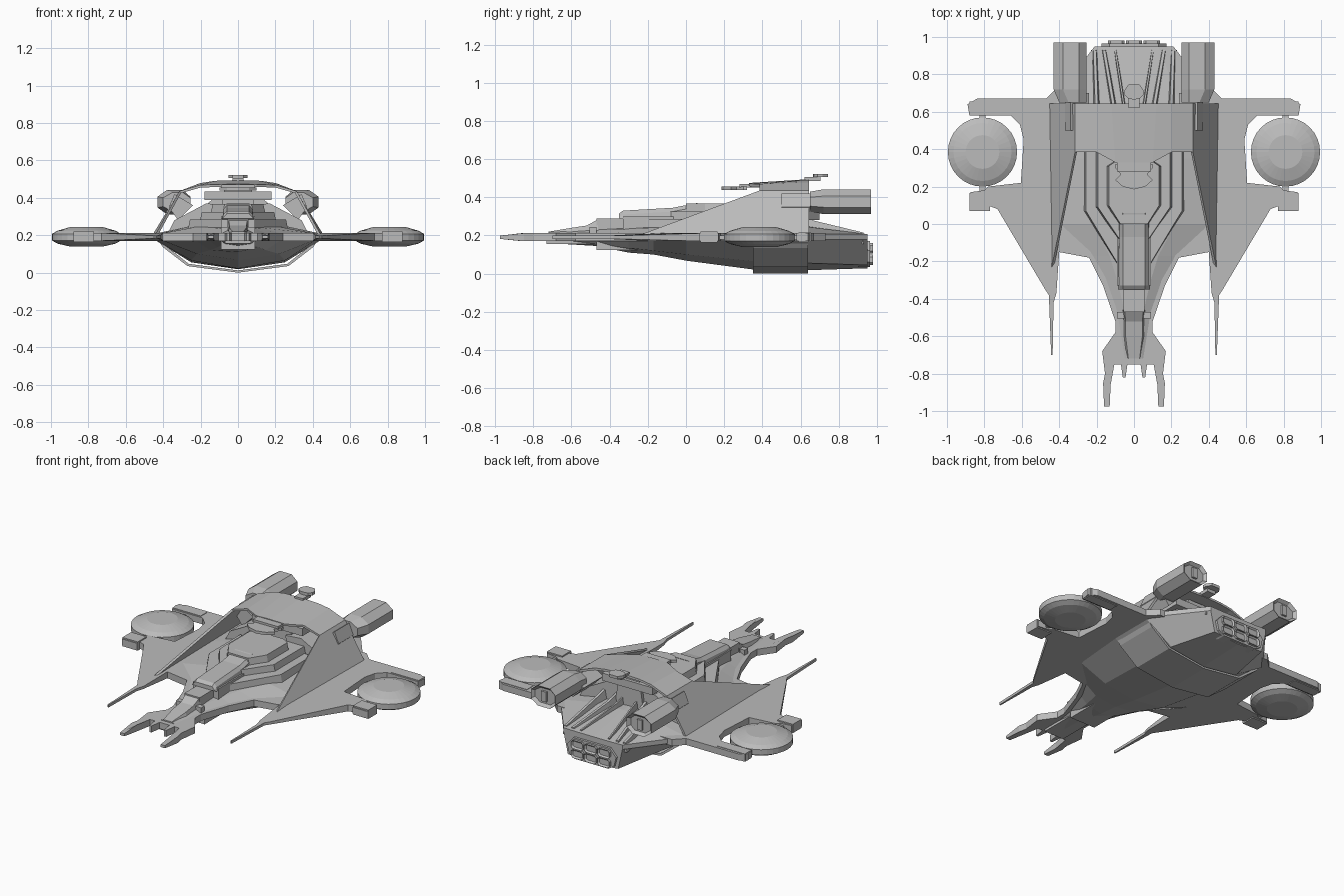
import bpy, bmesh, math

if "Cube" in bpy.data.objects:
    bpy.data.objects.remove(bpy.data.objects["Cube"])

grey = bpy.data.materials.new("hull_grey")
grey.diffuse_color = (0.5, 0.5, 0.5, 1)
grey.use_nodes = True
grey.node_tree.nodes["Principled BSDF"].inputs["Base Color"].default_value = grey.diffuse_color


def finish(name, bm, mirror=False, solid=0):
    bmesh.ops.recalc_face_normals(bm, faces=bm.faces[:])
    me = bpy.data.meshes.new(name)
    bm.to_mesh(me)
    bm.free()
    me.materials.append(grey)
    ob = bpy.data.objects.new(name, me)
    bpy.context.collection.objects.link(ob)
    if solid:
        m = ob.modifiers.new("thickness", 'SOLIDIFY')
        m.thickness, m.offset = solid, 0
    if mirror:
        ob.modifiers.new("mirror", 'MIRROR')
    return ob


def sym(half):
    """Close a half outline (first coordinate = x) by reflecting it."""
    return half + [(-p[0],) + tuple(p[1:]) for p in reversed(half) if abs(p[0]) > 1e-6]


def loft(name, rings, mirror=False, inset=None):
    """Skin between equal-length rings of 3D points; optional recessed last cap."""
    bm = bmesh.new()
    vs = [[bm.verts.new(p) for p in r] for r in rings]
    n = len(vs[0])
    for a, b in zip(vs, vs[1:]):
        for i in range(n):
            bm.faces.new((a[i], a[(i + 1) % n], b[(i + 1) % n], b[i]))
    bm.faces.new(vs[0])
    cap = bm.faces.new(vs[-1])
    bmesh.ops.recalc_face_normals(bm, faces=bm.faces[:])
    if inset:
        bmesh.ops.inset_individual(bm, faces=[cap], thickness=inset, depth=-inset)
    return finish(name, bm, mirror)


def prism(name, outline, z0, z1, mirror=False, top=1.0):
    """Vertical prism; top scales the upper outline in x for sloped sides."""
    return loft(name, [[(x, y, z0) for x, y in outline],
                       [(x * top, y, z1) for x, y in outline]], mirror)


def box(name, x0, x1, y0, y1, z0, z1, mirror=False):
    return prism(name, [(x0, y0), (x1, y0), (x1, y1), (x0, y1)], z0, z1, mirror)


def along_y(name, outline, y0, y1, mirror=False, inset=None):
    return loft(name, [[(x, y, z) for x, z in outline] for y in (y0, y1)], mirror, inset)


# Flat wing plate with forked nose, spikes and disc arms
wing_half = [(0, -.75), (.035, -.75), (.045, -.82), (.06, -.82), (.07, -.75), (.105, -.75),
             (.125, -.86), (.13, -.975), (.16, -.975), (.165, -.85), (.155, -.8), (.17, -.68),
             (.1, -.58), (.1, -.52), (.165, -.33), (.24, -.18), (.40, -.15), (.415, -.37),
             (.43, -.42), (.435, -.7), (.443, -.7), (.455, -.38), (.475, -.35), (.73, .08),
             (.77, .095), (.77, .07), (.88, .07), (.875, .17), (.8, .18), (.78, .2),
             (.605, .22), (.59, .45), (.61, .53), (.66, .58), (.88, .58), (.89, .64),
             (.84, .67), (.47, .67), (.41, .73), (0, .73)]
wing = prism("wing_plate", sym(wing_half), .17, .212)
for v in wing.data.vertices:
    if v.co.y < -.9 or (v.co.y < -.3 and abs(v.co.x) > .4):
        v.co.z = .19 + (v.co.z - .19) * .4
box("front_arm_tip", .77, .88, .075, .165, .163, .22, True)
box("rear_arm_tip", .68, .88, .59, .655, .165, .215, True)

# Main hull: y, top z, shoulder x/z, side x, chine x/z, keel z
hull = [(-.72, .218, .04, .216, .06, .05, .165, .16),
        (-.47, .235, .05, .23, .10, .07, .155, .145),
        (-.30, .245, .09, .235, .16, .11, .135, .11),
        (-.17, .255, .13, .24, .235, .15, .12, .10),
        (.0, .265, .22, .245, .42, .22, .10, .068),
        (.35, .275, .25, .25, .45, .25, .065, .022),
        (.64, .26, .25, .245, .45, .25, .055, .018),
        (.95, .205, .13, .205, .21, .18, .045, .028)]
rings = []
for y, t, sx, sz, x, cx, cz, k in hull:
    half = [(0, y, t), (sx, y, sz), (x, y, .207), (x, y, .178), (cx, y, cz), (0, y, k)]
    rings.append(sym(half))
loft("main_hull", rings)

# Belly band standing off the hull
outer = [(-.45, .2), (-.40, .135), (-.27, .035), (0, 0), (.27, .035), (.40, .135), (.45, .2)]
inner = [(x * .975, z + .012) for x, z in reversed(outer)]
along_y("belly_band", outer + inner, .35, .64)

# Arched shroud: roof and tapering side walls
bm = bmesh.new()
back = [(0, .645, .488), (.12, .645, .484), (.2, .645, .472), (.31, .645, .43)]
front = [(0, .33, .468), (.1, .33, .465), (.2, .385, .462), (.31, .385, .43)]
b = [bm.verts.new(p) for p in back]
f = [bm.verts.new(p) for p in front]
for i in range(3):
    bm.faces.new((b[i], b[i + 1], f[i + 1], f[i]))
low = [bm.verts.new(p) for p in ((.45, .645, .2), (.436, -.24, .2))]
bm.faces.new((b[3], low[0], low[1], f[3]))
finish("shroud", bm, True, .014).modifiers["mirror"].use_clip = True

# Lens discs on the wing tips
prof = [(.09, .243), (.155, .224), (.185, .207), (.185, .172), (.155, .155), (.09, .14)]
loft("wing_disc", [[(.81 + r * math.cos(a * math.pi / 16), .385 + r * math.sin(a * math.pi / 16), z)
                    for a in range(32)] for r, z in prof], True)
box("disc_axle", .795, .825, .165, .6, .18, .2, True)

# Stepped decks behind the neck
prism("lower_deck", sym([(0, -.23), (.08, -.23), (.27, .07), (.27, .39), (0, .39)]), .22, .285, top=.95)
prism("middle_deck", sym([(0, -.1), (.07, -.1), (.21, .09), (.21, .4), (0, .4)]), .25, .325, top=.92)
prism("upper_deck", sym([(0, .0), (.08, .0), (.15, .1), (.15, .31), (.10, .34), (0, .34)]), .3, .368, top=.9)

# Neck spine and stepped nose
loft("neck_spine", [sym([(0, y, z1), (.06, y, z1), (.078, y, z1 - .02), (.085, y, z0), (0, y, z0)])
                    for y, z0, z1 in ((-.35, .29, .315), (-.33, .285, .33), (-.07, .27, .345), (.06, .27, .37))])
box("neck_base", -.09, .09, -.33, .05, .2, .3)
box("nose_step", -.055, .055, -.47, -.28, .2, .288)
box("nose_collar", -.09, .09, -.505, -.47, .18, .245)
loft("nose_ramp", [sym([(0, y, z), (x, y, z), (x + .015, y, .2), (0, y, .2)])
                   for y, x, z in ((-.72, .03, .22), (-.6, .045, .24), (-.52, .045, .252), (-.46, .05, .285))])
box("nose_keel", -.07, .07, -.73, -.45, .155, .19)
box("neck_keel", -.09, .09, -.47, -.2, .125, .19)

# Struts and cross beam beneath the shroud
along_y("pod_strut", [(.06, .36), (.17, .37), (.34, .28), (.37, .22), (.2, .22), (.07, .26)], .4, .56, True)
along_y("shroud_column", sym([(0, .47), (.07, .47), (.1, .26), (0, .26)]), .42, .58)
box("cross_beam", -.18, .18, .4, .6, .387, .435)
along_y("pod_bracket", [(.24, .36), (.34, .42), (.37, .35), (.32, .28)], .5, .7, True)

# Sensor plate hung ahead of the roof
prism("sensor_plate", sym([(0, .185), (.06, .2), (.1, .235), (.07, .265), (.1, .3), (.1, .32), (0, .32)]), .438, .456)
box("sensor_mount", -.09, .09, .28, .42, .452, .47)

# Engine pods with recessed nozzles
pod = []
for y, xo, s in ((.65, .40, .8), (.72, .43, 1), (.97, .43, 1)):
    h = .065 * s
    pod.append([(x, y, .377 + z) for x, z in ((.255, -h * .45), (.295, -h), (xo - .05, -h), (xo, -h * .45),
                                              (xo, h * .45), (xo - .05, h), (.295, h), (.255, h * .45))])
loft("engine_pod", pod, True, .018)
box("pod_nozzle_core", .325, .36, .94, .965, .345, .41, True)

# Fan of ribs over the rear deck
for i, (xa, xb, w) in enumerate(((.045, .10, .012), (.10, .16, .02), (.19, .21, .02))):
    loft("deck_rib_%d" % i, [[(x - w, y, z - .06), (x + w, y, z - .06), (x + w * .4, y, z), (x - w * .4, y, z)]
                             for x, y, z in ((xa, .5, .33), (xa + .01, .64, .285), (xb, .93, .215))], True)
along_y("shroud_bulkhead", sym([(0, .44), (.1, .42), (.3, .26), (.3, .22), (0, .22)]), .53, .56)

# Stern block with six recessed nozzles
along_y("stern_block", sym([(0, .17), (.13, .17), (.175, .12), (.16, .06), (.12, .035), (0, .035)]), .9, .965)
for ix in (-1, 0, 1):
    for iz in (-1, 1):
        cx, cz, c = ix * .095, .103 + iz * .03, .013
        w, h = .043, .027
        cell = [(cx - w, cz - h + c), (cx - w + c, cz - h), (cx + w - c, cz - h), (cx + w, cz - h + c),
                (cx + w, cz + h - c), (cx + w - c, cz + h), (cx - w + c, cz + h), (cx - w, cz + h - c)]
        along_y("stern_nozzle", cell, .95, .98, inset=.01)

# Small turret at the back of the roof
box("turret_base", -.03, .03, .62, .705, .484, .505)
prism("turret_head", sym([(0, .665), (.03, .67), (.05, .69), (.05, .715), (.03, .745), (0, .745)]), .505, .523)
